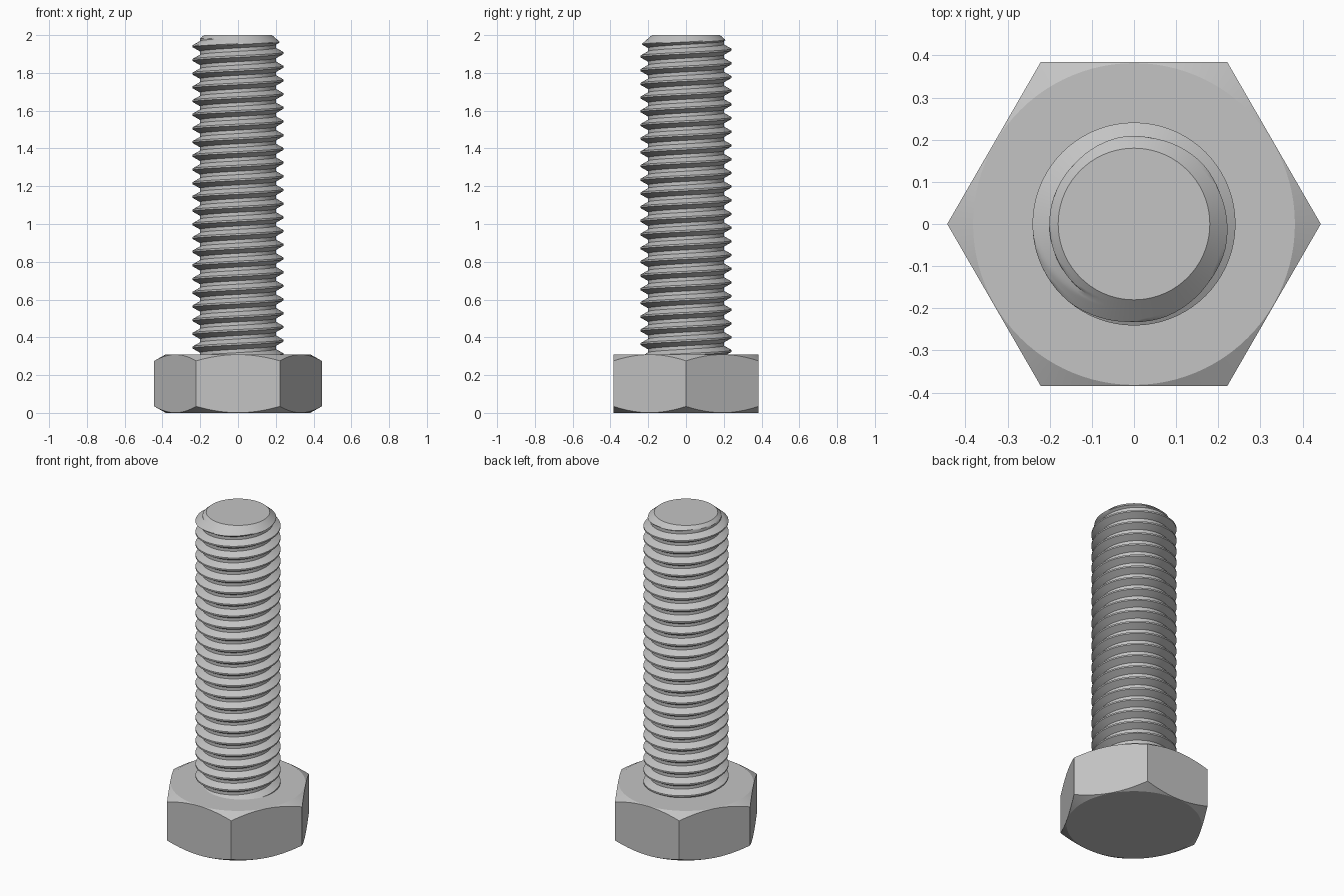
import bpy
import bmesh
from math import pi, cos, sin, radians

if "Cube" in bpy.data.objects:
    bpy.data.objects.remove(bpy.data.objects["Cube"], do_unlink=True)

HEAD_H = 0.31
TOP = 2.0

steel = bpy.data.materials.new("light grey steel")
steel.use_nodes = True
steel.diffuse_color = (0.55, 0.55, 0.55, 1)
steel.node_tree.nodes["Principled BSDF"].inputs["Base Color"].default_value = (0.55, 0.55, 0.55, 1)


def finish(bm, name, angle):
    """Turn a bmesh into a smooth shaded object with sharp creases."""
    bmesh.ops.recalc_face_normals(bm, faces=bm.faces)
    mesh = bpy.data.meshes.new(name)
    bm.to_mesh(mesh)
    bm.free()
    mesh.materials.append(steel)
    obj = bpy.data.objects.new(name, mesh)
    bpy.context.collection.objects.link(obj)
    bpy.ops.object.select_all(action="DESELECT")
    obj.select_set(True)
    bpy.context.view_layer.objects.active = obj
    bpy.ops.object.shade_smooth_by_angle(angle=radians(angle))
    return obj


def polar(bm, r, a, z):
    return bm.verts.new((r * cos(a), r * sin(a), z))


# Hexagonal head: prism whose corners are cut by a cone at top and bottom
def build_head():
    bm = bmesh.new()
    segs, apothem, disc_r, slope = 96, 0.384, 0.382, 0.56
    rings = [[], [], [], []]
    for j in range(segs):
        a = 2 * pi * j / segs
        r = apothem / cos(a % (pi / 3) - pi / 6)
        drop = (r - disc_r) * slope
        levels = ((disc_r, 0), (r, drop), (r, HEAD_H - drop), (disc_r, HEAD_H))
        for ring, (radius, z) in zip(rings, levels):
            ring.append(polar(bm, radius, a, z))
    for low, high in zip(rings, rings[1:]):
        for j in range(segs):
            k = (j + 1) % segs
            bm.faces.new((low[j], low[k], high[k], high[j]))
    bm.faces.new(rings[0][::-1])
    bm.faces.new(rings[-1])
    finish(bm, "hex_head", 20)


# Threaded shank: right-handed helical sweep, trimmed by a conical tip
def build_shank():
    bm = bmesh.new()
    segs, rows_per_turn = 72, 16
    pitch, crest, root = 0.0725, 0.241, 0.201
    start = 1.905 - 24 * pitch
    rows = 27 * rows_per_turn

    def thread_radius(row):
        phase = row % rows_per_turn
        d = min(phase, rows_per_turn - phase) / rows_per_turn
        t = min(max((d - 1 / 16) / (5 / 16), 0), 1)
        return crest + (root - crest) * t

    grid = []
    for j in range(segs):
        a = 2 * pi * j / segs
        column = []
        for i in range(rows + rows_per_turn + 1):
            z = min(start + pitch * (i / rows_per_turn + j / segs), TOP)
            r = min(thread_radius(i), 0.18 + 1.15 * (TOP - z))
            column.append(polar(bm, r, a, z))
        grid.append(column)
    # the last column joins the first one turn higher
    for j in range(segs):
        here, after = grid[j], grid[(j + 1) % segs]
        shift = rows_per_turn if j == segs - 1 else 0
        for i in range(rows):
            bm.faces.new((here[i], after[i + shift], after[i + 1 + shift], here[i + 1]))
    bmesh.ops.remove_doubles(bm, verts=bm.verts, dist=1e-5)
    bmesh.ops.delete(bm, geom=[v for v in bm.verts if not v.link_faces], context="VERTS")
    # flat tip
    rim = [e for e in bm.edges if e.is_boundary and all(v.co.z > TOP - 1e-4 for v in e.verts)]
    bmesh.ops.holes_fill(bm, edges=rim, sides=0)
    finish(bm, "threaded_shank", 25)


build_head()
build_shank()
